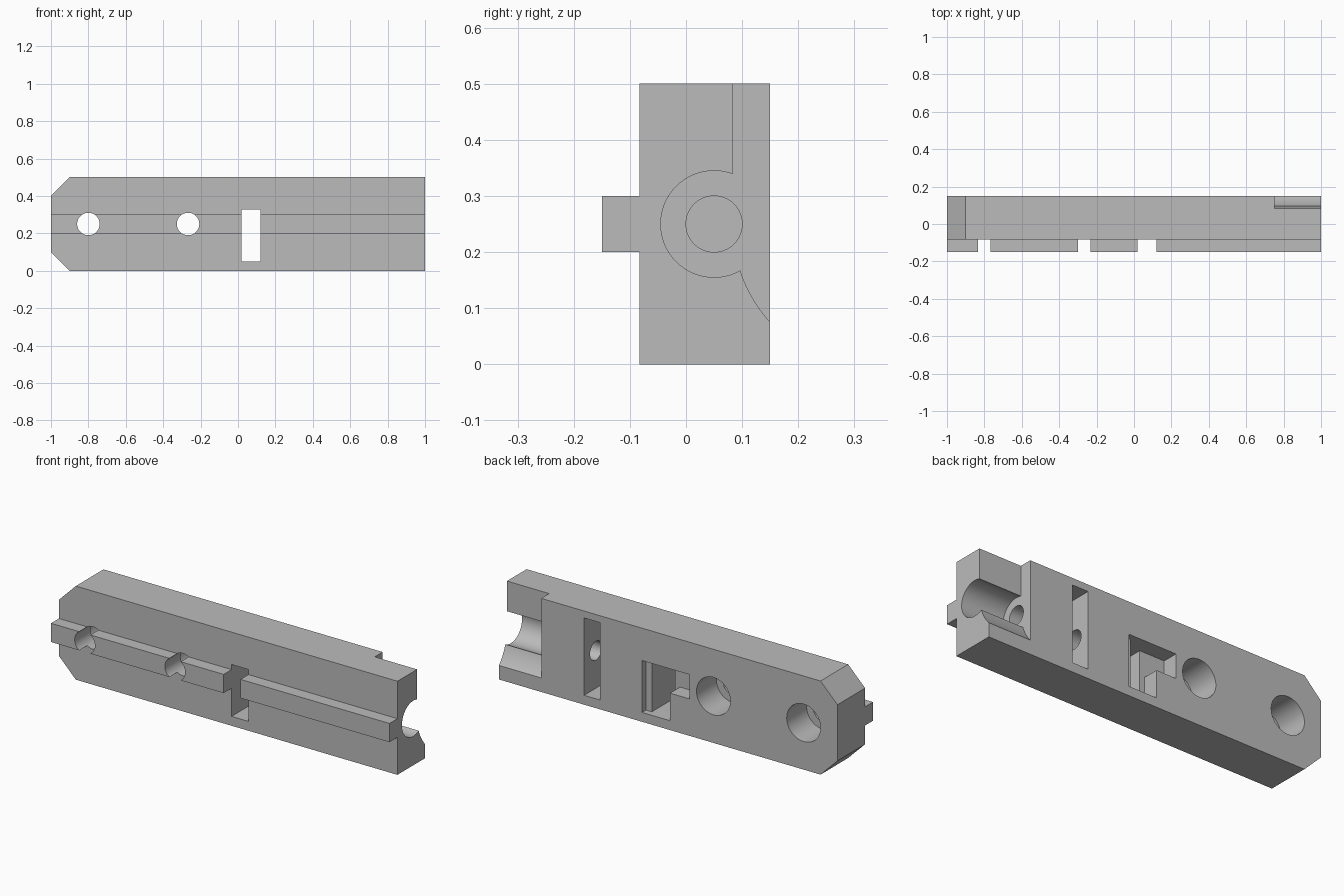
import bpy, bmesh
from math import pi, cos, sin, asin
from mathutils import Vector

cube = bpy.data.objects.get("Cube")
if cube:
    bpy.data.objects.remove(cube, do_unlink=True)

grey = bpy.data.materials.new("plain_grey")
grey.use_nodes = True
colour = (0.5, 0.5, 0.5, 1)
grey.diffuse_color = colour
grey.node_tree.nodes["Principled BSDF"].inputs["Base Color"].default_value = colour


def prism(name, profile, axis, start, end):
    """Extrude a 2D profile: axis 'x' takes (y, z) points, axis 'y' takes (x, z) points."""
    place = (lambda p: (start, p[0], p[1])) if axis == "x" else (lambda p: (p[0], start, p[1]))
    direction = Vector((1, 0, 0)) if axis == "x" else Vector((0, 1, 0))
    bm = bmesh.new()
    face = bm.faces.new([bm.verts.new(place(p)) for p in profile])
    ext = bmesh.ops.extrude_face_region(bm, geom=[face])
    moved = [v for v in ext["geom"] if isinstance(v, bmesh.types.BMVert)]
    bmesh.ops.translate(bm, verts=moved, vec=direction * (end - start))
    bmesh.ops.recalc_face_normals(bm, faces=bm.faces)
    mesh = bpy.data.meshes.new(name)
    bm.to_mesh(mesh)
    bm.free()
    mesh.materials.append(grey)
    obj = bpy.data.objects.new(name, mesh)
    bpy.context.collection.objects.link(obj)
    return obj


def circle(cx, cz, r, n=64):
    return [(cx + r * cos(2 * pi * i / n), cz + r * sin(2 * pi * i / n)) for i in range(n)]


def rect(a0, a1, b0, b1):
    return [(a0, b0), (a1, b0), (a1, b1), (a0, b1)]


FRONT, BACK, RAIL, OVER = -0.083, 0.15, -0.15, 0.3

# Block with a guide rail along its front
body = prism("railed_block", [
    (FRONT, 0), (BACK, 0), (BACK, 0.5), (FRONT, 0.5),
    (FRONT, 0.3), (RAIL, 0.3), (RAIL, 0.2), (FRONT, 0.2)], "x", -1, 1)

cutters = []


def cut(name, profile, axis, start, end):
    cutters.append(prism(name, profile, axis, start, end))


# Chamfered corners at one end
cut("lower_chamfer", [(-1.1, -0.1), (-0.8, -0.1), (-1.1, 0.2)], "y", -OVER, OVER)
cut("upper_chamfer", [(-1.1, 0.6), (-0.8, 0.6), (-1.1, 0.3)], "y", -OVER, OVER)

# Counterbored screw holes
for x in (-0.8, -0.267):
    cut("screw_hole", circle(x, 0.25, 0.06), "y", -OVER, OVER)
    cut("counterbore", circle(x, 0.25, 0.1), "y", BACK - 0.167, OVER)

# Central window with its stepped back recess
cut("window", rect(0.02, 0.12, 0.05, 0.327), "y", -OVER, OVER)
cut("window_rim", rect(0.07, 0.155, 0.05, 0.327), "y", BACK - 0.033, OVER)
cut("window_recess", rect(-0.01, 0.07, 0.05, 0.327), "y", BACK - 0.085, OVER)
cut("side_recess", rect(-0.127, 0.07, 0.197, 0.327), "y", BACK - 0.085, OVER)

# Narrow blind slot in the back
cut("back_slot", rect(0.402, 0.497, 0.05, 0.463), "y", BACK - 0.167, OVER)

# Stepped bore in the end
cut("wide_bore", circle(0.05, 0.25, 0.095), "x", 0.75, 1.2)
cut("narrow_bore", circle(0.05, 0.25, 0.05), "x", 0.25, 1.2)

# Back corner notch: straight above, curving outwards below
R = 0.262
sweep = asin(0.19 / R)
arc = [(0.083 + R - R * cos(sweep * i / 16), 0.25 - R * sin(sweep * i / 16)) for i in range(17)]
cut("corner_notch", [(0.083, 0.6)] + arc + [(OVER, arc[-1][1]), (OVER, 0.6)], "x", 0.75, 1.2)

for cutter in cutters:
    mod = body.modifiers.new(cutter.name, "BOOLEAN")
    mod.operation = "DIFFERENCE"
    mod.solver = "EXACT"
    mod.object = cutter

# Apply the cuts and discard the cutters
bpy.context.view_layer.update()
result = bpy.data.meshes.new_from_object(body.evaluated_get(bpy.context.evaluated_depsgraph_get()))
body.modifiers.clear()
body.data = result
for cutter in cutters:
    bpy.data.objects.remove(cutter, do_unlink=True)

bpy.ops.object.select_all(action="DESELECT")
body.select_set(True)
bpy.context.view_layer.objects.active = body
bpy.ops.object.shade_smooth_by_angle(angle=pi / 6)
